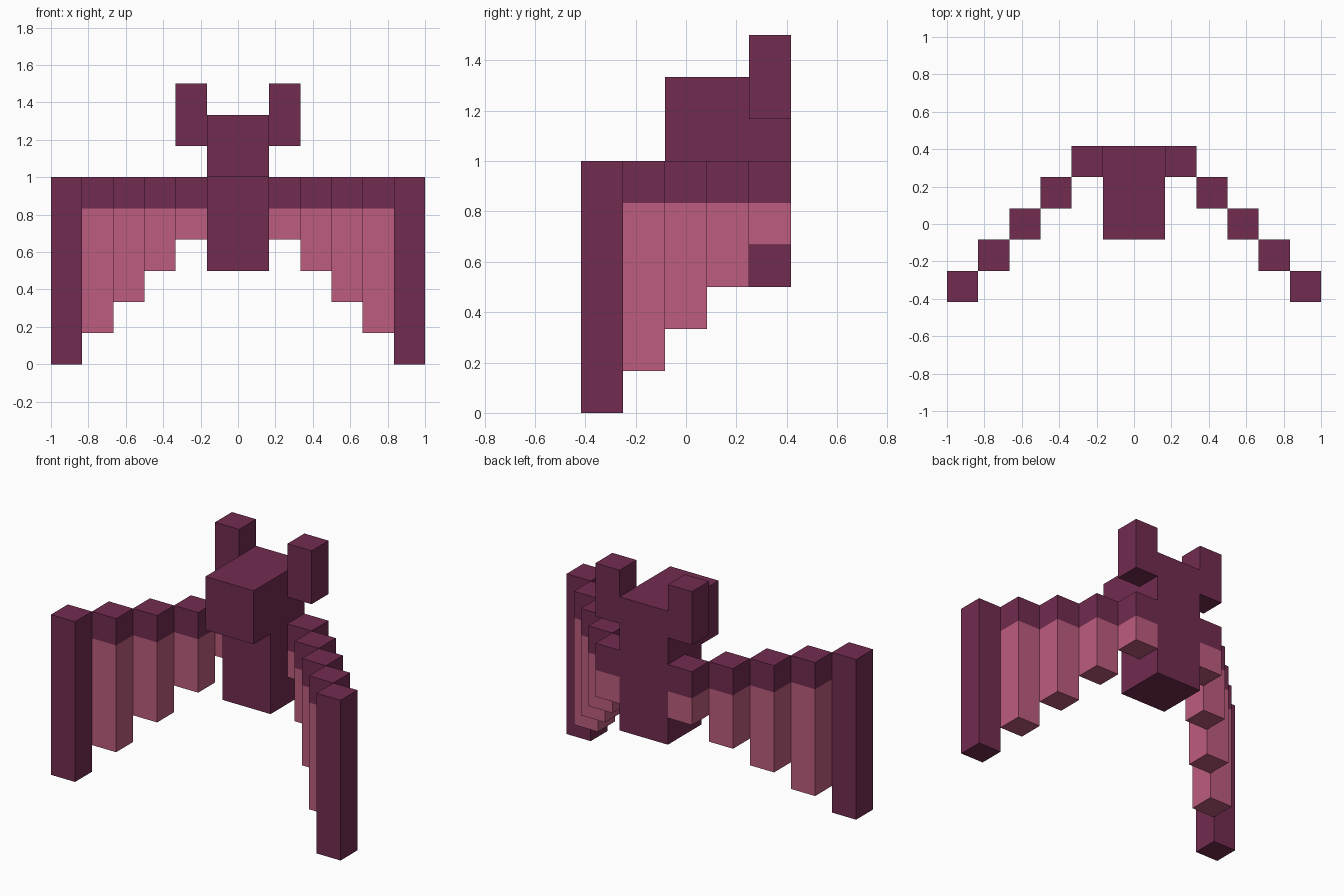
import bpy
import bmesh
from mathutils import Vector

cube = bpy.data.objects.get("Cube")
if cube:
    bpy.data.objects.remove(cube, do_unlink=True)

U = 1 / 6        # block size
BACK = 2.5 * U   # back plane of the body


def make_material(name, rgb):
    mat = bpy.data.materials.new(name)
    mat.use_nodes = True
    mat.diffuse_color = (*rgb, 1)
    mat.node_tree.nodes["Principled BSDF"].inputs["Base Color"].default_value = (*rgb, 1)
    return mat


PLUM = make_material("dark plum", (0.168, 0.025, 0.080))
PINK = make_material("membrane pink", (0.503, 0.107, 0.209))


def box(name, x, y, z, cut=None):
    """Box from (min, max) ranges; below height `cut` it is membrane pink."""
    bm = bmesh.new()
    bmesh.ops.create_cube(bm, size=1)
    for v in bm.verts:
        v.co = Vector([r[0] if c < 0 else r[1] for r, c in zip((x, y, z), v.co)])
    if cut is not None:
        bmesh.ops.bisect_plane(bm, geom=bm.verts[:] + bm.edges[:] + bm.faces[:],
                               plane_co=(0, 0, cut), plane_no=(0, 0, 1))
        for f in bm.faces:
            f.material_index = int(f.calc_center_median().z < cut)
    mesh = bpy.data.meshes.new(name)
    bm.to_mesh(mesh)
    bm.free()
    mesh.materials.append(PLUM)
    if cut is not None:
        mesh.materials.append(PINK)
    obj = bpy.data.objects.new(name, mesh)
    bpy.context.collection.objects.link(obj)
    return obj


# Torso and the deeper head that overhangs it at the front
box("body", (-U, U), (BACK - 2 * U, BACK), (3 * U, 6 * U))
box("head", (-U, U), (BACK - 3 * U, BACK), (6 * U, 8 * U))

for side, s in (("left", 1), ("right", -1)):
    def span(i):
        return tuple(sorted((s * i * U, s * (i + 1) * U)))

    # Ear on the upper back corner of the head
    box(f"{side}_ear", span(1), (BACK - U, BACK), (7 * U, 9 * U))

    # Wing columns step outwards, forwards and further down
    for i in range(4):
        y = BACK - i * U
        box(f"{side}_wing_panel_{i + 1}", span(i + 1), (y - U, y),
            ((4 - i) * U, 6 * U), cut=5 * U)
    box(f"{side}_wing_tip", span(5), (BACK - 5 * U, BACK - 4 * U), (0, 6 * U))
